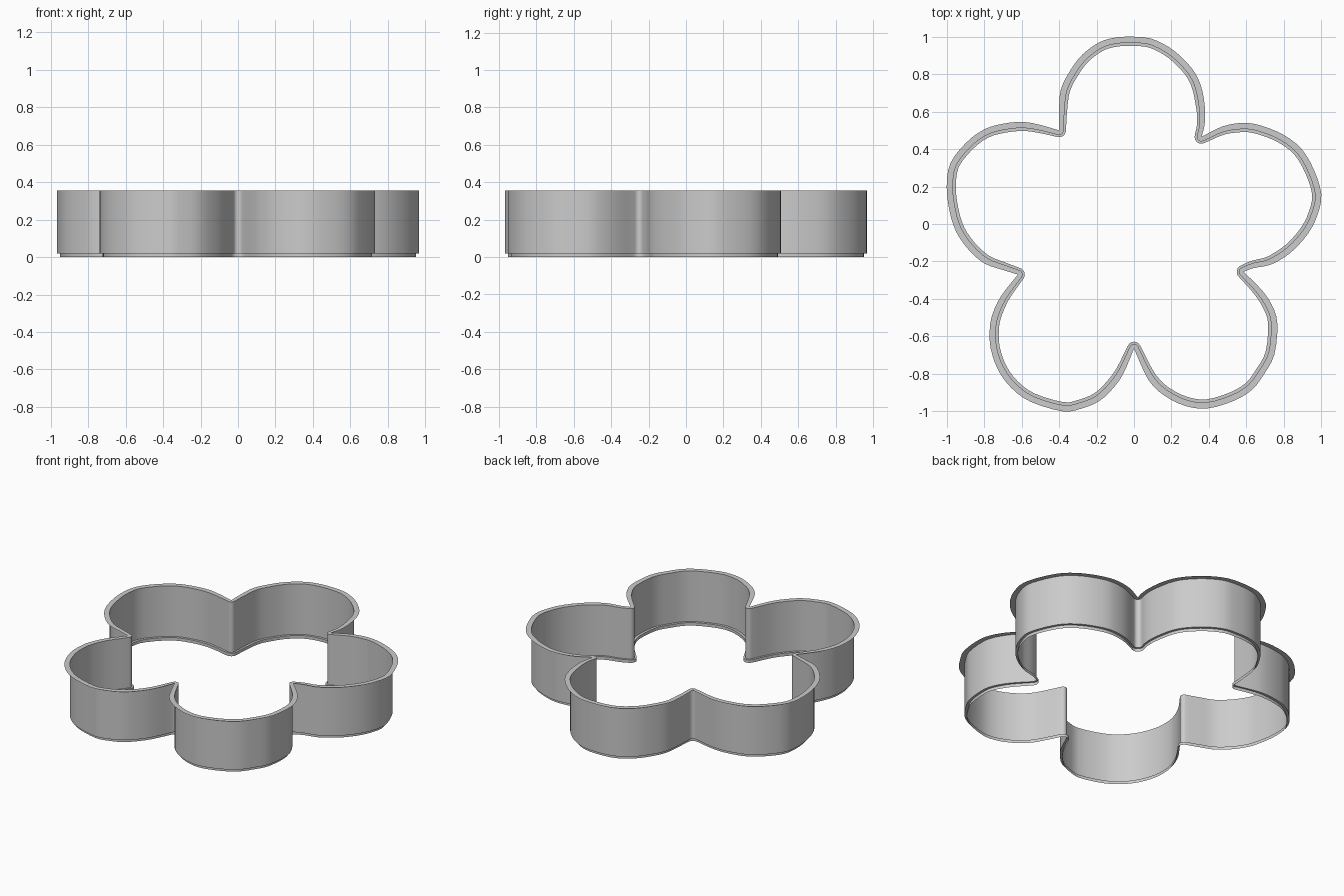
import bpy, bmesh, math
from mathutils import Vector

if "Cube" in bpy.data.objects:
    bpy.data.objects.remove(bpy.data.objects["Cube"])

# Outer rim outline, clockwise; each petal starts at its notch
petals = [
    [(-.40, .50), (-.40, .61), (-.39, .72), (-.34, .82), (-.275, .905), (-.185, .97), (-.10, .995),
     (-.01, 1.0), (.09, .99), (.185, .945), (.265, .88), (.33, .80), (.365, .71), (.38, .60), (.375, .52)],
    [(.36, .465), (.47, .52), (.58, .54), (.68, .525), (.80, .475), (.895, .40), (.96, .29),
     (1.0, .16), (.98, .05), (.93, -.05), (.84, -.15), (.735, -.215), (.64, -.235)],
    [(.585, -.255), (.68, -.35), (.735, -.43), (.765, -.53), (.75, -.695), (.695, -.80), (.63, -.885),
     (.53, -.945), (.39, -.985), (.27, -.97), (.16, -.915), (.09, -.85), (.05, -.78)],
    [(0, -.665), (-.055, -.795), (-.11, -.875), (-.185, -.945), (-.28, -.985), (-.38, -1.0), (-.55, -.95),
     (-.655, -.875), (-.725, -.78), (-.765, -.665), (-.77, -.56), (-.755, -.48), (-.71, -.385)],
    [(-.62, -.27), (-.70, -.245), (-.80, -.21), (-.885, -.135), (-.95, -.04), (-.985, .07), (-1, .20),
     (-.98, .325), (-.895, .435), (-.80, .505), (-.70, .535), (-.595, .545), (-.505, .53)],
]
# Cross-section: inward offset and height (flange, wall, step, cutting lip)
section = [(0, .355), (.033, .355), (.033, .02), (.049, .02), (.049, 0)]
STEPS, FAN = 3, 7


def smooth_path(pts):
    """Catmull-Rom curve through an open list of points."""
    p = [Vector(q) for q in pts]
    p = [2 * p[0] - p[1]] + p + [2 * p[-1] - p[-2]]
    out = []
    for a, b, c, d in zip(p, p[1:], p[2:], p[3:]):
        for i in range(STEPS):
            t = i / STEPS
            out.append(.5 * (2 * b + (c - a) * t + (2 * a - 5 * b + 4 * c - d) * t * t
                             + (3 * b - a - 3 * c + d) * t ** 3))
    return out + [p[-2]]


def inward(a, b):
    d = (b - a).normalized()
    return Vector((d.y, -d.x))


# Each petal as (point, inward normal, width factor), with a rounded fan at its end notch
paths = [smooth_path(p + [petals[(i + 1) % 5][0]]) for i, p in enumerate(petals)]
ring = []
for i, path in enumerate(paths):
    n = len(path)
    for k in range(1, n - 1):
        near = min((path[k] - path[0]).length, (path[k] - path[-1]).length)
        ring.append((path[k], inward(path[k - 1], path[k + 1]), .75 + .25 * min(1, near / .2)))
    nxt = paths[(i + 1) % 5]
    n0, n1 = inward(path[-2], path[-1]), inward(nxt[0], nxt[1])
    a0 = math.atan2(n0.y, n0.x)
    turn = (math.atan2(n1.y, n1.x) - a0 + math.pi) % math.tau - math.pi
    for f in range(FAN):
        a = a0 + turn * f / (FAN - 1)
        ring.append((path[-1], Vector((math.cos(a), math.sin(a))), .75))

# Sweep the section around the outline
bm = bmesh.new()
rows = [[bm.verts.new((*(p + nrm * off * w), z)) for p, nrm, w in ring] for off, z in section]
count = len(ring)
for upper, lower in zip(rows, rows[1:]):
    for k in range(count):
        j = (k + 1) % count
        bm.faces.new((upper[k], upper[j], lower[j], lower[k]))
bmesh.ops.remove_doubles(bm, verts=bm.verts, dist=1e-5)
bmesh.ops.recalc_face_normals(bm, faces=bm.faces)
mesh = bpy.data.meshes.new("flower_cutter")
bm.to_mesh(mesh)
bm.free()
cutter = bpy.data.objects.new("flower_cutter", mesh)
bpy.context.collection.objects.link(cutter)
bpy.context.view_layer.objects.active = cutter
cutter.select_set(True)
bpy.ops.object.shade_smooth_by_angle(angle=math.radians(30))
